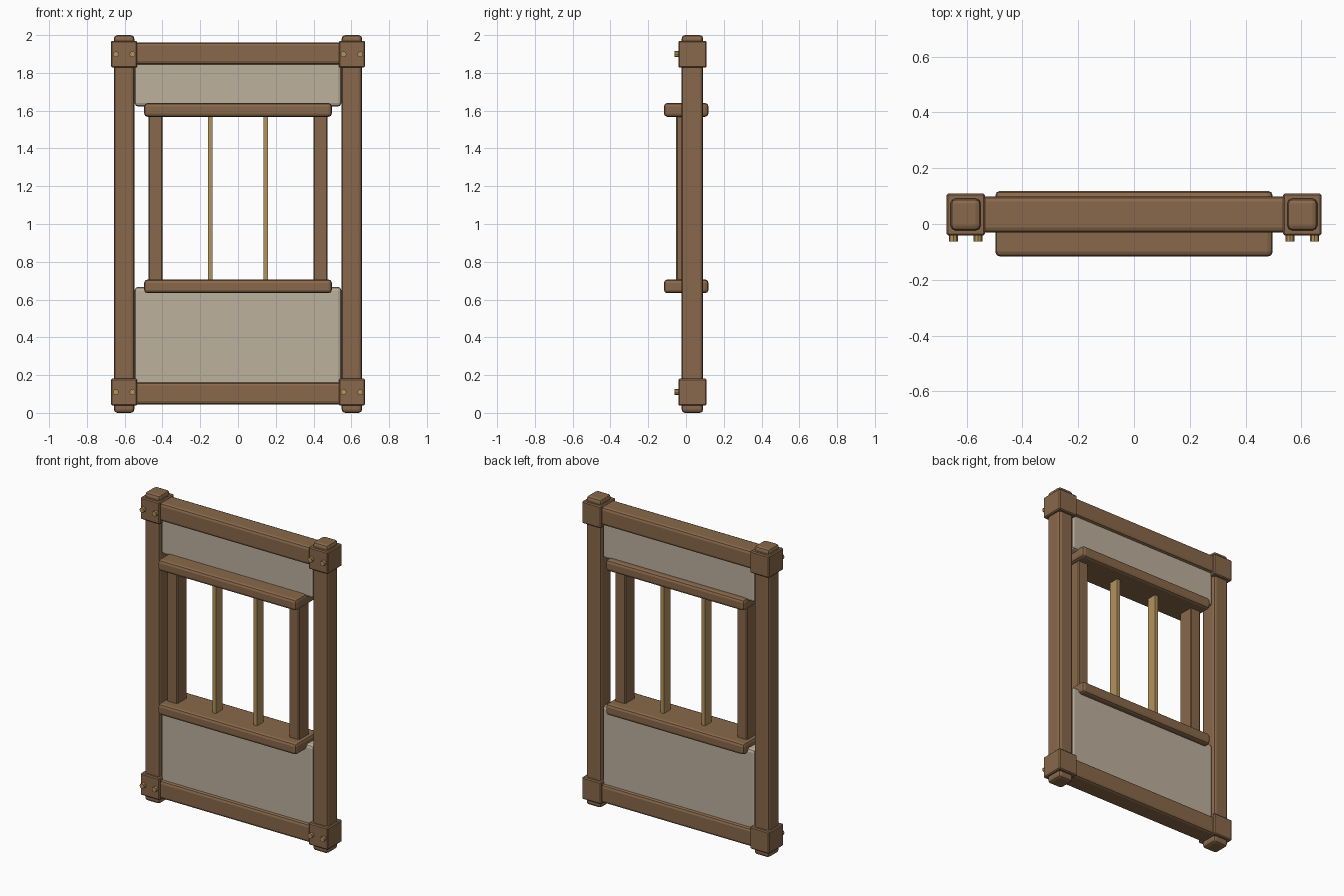
import bpy
import bmesh
import math
from mathutils import Matrix

if "Cube" in bpy.data.objects:
    bpy.data.objects.remove(bpy.data.objects["Cube"])


def material(name, rgb):
    m = bpy.data.materials.new(name)
    m.diffuse_color = (*rgb, 1.0)
    m.use_nodes = True
    m.node_tree.nodes["Principled BSDF"].inputs["Base Color"].default_value = m.diffuse_color
    return m


WOOD = material("brown wood", (0.25, 0.14, 0.07))
PLASTER = material("pale plaster", (0.51, 0.44, 0.34))
TAN = material("tan wood", (0.45, 0.29, 0.11))


def finish(name, bm, mat, bevel, segments=2):
    if bevel:
        bmesh.ops.bevel(bm, geom=bm.edges[:], offset=bevel, segments=segments,
                        profile=0.5, affect='EDGES', clamp_overlap=True)
    mesh = bpy.data.meshes.new(name)
    bm.to_mesh(mesh)
    bm.free()
    mesh.materials.append(mat)
    ob = bpy.data.objects.new(name, mesh)
    bpy.context.collection.objects.link(ob)
    return ob


def box(name, center, size, mat, bevel=0.0, segments=2):
    bm = bmesh.new()
    bmesh.ops.create_cube(bm, size=1.0, matrix=Matrix.Translation(center) @ Matrix.Diagonal((*size, 1.0)))
    return finish(name, bm, mat, bevel, segments)


def peg(name, x, z):
    bm = bmesh.new()
    turn = Matrix.Rotation(math.pi / 2, 4, 'X')
    bmesh.ops.create_cone(bm, cap_ends=True, segments=8, radius1=0.016, radius2=0.016,
                          depth=0.04, matrix=Matrix.Translation((x, -0.042, z)) @ turn)
    return finish(name, bm, TAN, 0)


FRAME_Y = 0.034  # the outer frame sits slightly behind the window

# Outer posts, corner blocks and their pegs
for side, sx in (("left", -1), ("right", 1)):
    box(f"{side}_post", (sx * 0.603, FRAME_Y, 1.0), (0.108, 0.114, 2.0), WOOD, 0.018)
    for level, z in (("bottom", 0.11), ("top", 1.899)):
        box(f"{side}_{level}_corner_block", (sx * 0.603, FRAME_Y, z),
            (0.138, 0.15, 0.142), WOOD, 0.006, 1)
        for i, dx in enumerate((-0.044, 0.044)):
            peg(f"{side}_{level}_peg_{i + 1}", sx * 0.603 + dx, z)

# Outer rails
for level, z in (("bottom", 0.103), ("top", 1.903)):
    box(f"{level}_rail", (0, FRAME_Y, z), (1.2, 0.13, 0.118), WOOD, 0.018)

# Wall panels below and above the window
for level, z0, z1 in (("lower", 0.10, 0.667), ("upper", 1.622, 1.90)):
    box(f"{level}_panel", (0, FRAME_Y, (z0 + z1) / 2), (1.094, 0.09, z1 - z0), PLASTER, 0.018)

# Window sill and head
for name, z in (("window_sill", 0.67), ("window_head", 1.604)):
    box(name, (0, 0.001, z), (0.994, 0.236, 0.073), WOOD, 0.018)

# Window jambs and thin upright bars
for side, sx in (("left", -1), ("right", 1)):
    box(f"{side}_jamb", (sx * 0.437, 0, 1.137), (0.074, 0.104, 0.92), WOOD, 0.006, 1)
    box(f"{side}_bar", (sx * 0.148, 0, 1.137), (0.024, 0.066, 0.92), TAN)
